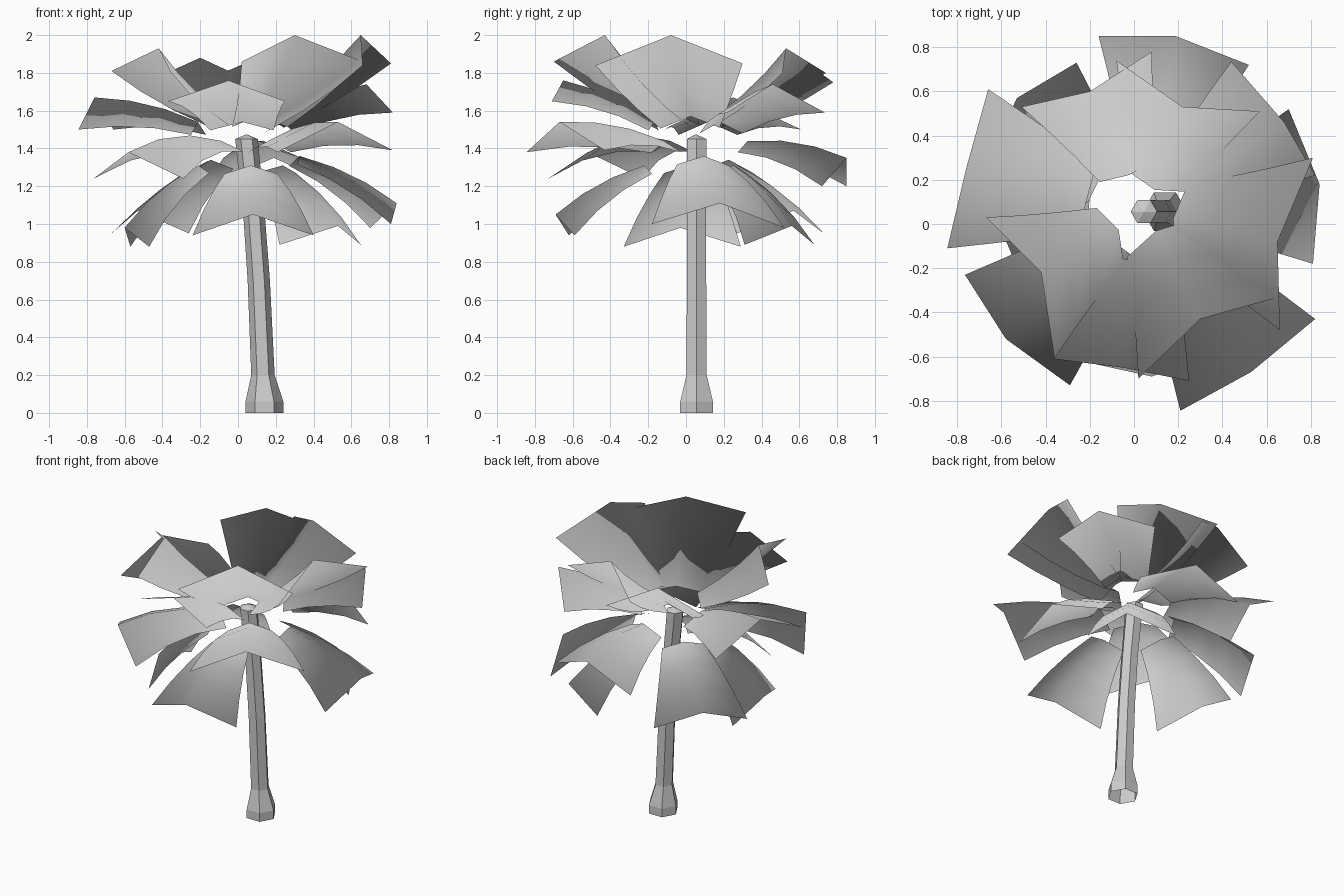
import bpy, math
from mathutils import Vector as V

if "Cube" in bpy.data.objects:
    bpy.data.objects.remove(bpy.data.objects["Cube"])


def add_mesh(name, verts, faces, smooth):
    me = bpy.data.meshes.new(name)
    me.from_pydata([tuple(v) for v in verts], [], faces)
    me.polygons.foreach_set("use_smooth", [smooth] * len(me.polygons))
    me.update()
    ob = bpy.data.objects.new(name, me)
    bpy.context.collection.objects.link(ob)
    return ob


# trunk: leaning hexagonal tube, flared foot, shallow pointed top, open base
rings = [(0.14, 0, 0.10), (0.14, 0.06, 0.10), (0.132, 0.2, 0.062), (0.11, 0.7, 0.059),
         (0.085, 1.05, 0.057), (0.045, 1.45, 0.06)]  # x, z, radius
verts = [V((x + r * math.cos(i * math.pi / 3), 0.056 + r * math.sin(i * math.pi / 3), z))
         for x, z, r in rings for i in range(6)]
faces = [(k * 6 + i, k * 6 + (i + 1) % 6, k * 6 + 6 + (i + 1) % 6, k * 6 + 6 + i)
         for k in range(len(rings) - 1) for i in range(6)]
verts.append(V((0.045, 0.053, 1.475)))
n = len(verts) - 1
faces += [(n - 6 + i, n - 6 + (i + 1) % 6, n) for i in range(6)]
add_mesh("trunk", verts, faces, False)

HUB = V((0.06, 0.05, 0))
CROWN = V((0.05, 0.05, 1.12))  # foliage shading normals radiate from here


def frond(name, left, centre, right, radius, root_z, arch, half=0.14):
    """Folded leaf sheet widening from a root near the crown to three tip points."""
    l, c, r = V(left), V(centre), V(right)
    out = (l + r + c) / 3 - HUB
    out.z = 0
    root = HUB + out.normalized() * radius + V((0, 0, root_z))
    side = (r - l).normalized()
    drop = ((l + r) / 2 - c) * 0.4
    inner = [root - side * half + drop, root, root + side * half + drop]
    up = side.cross(c - root).normalized()
    if up.z < 0:
        up = -up
    rows = []
    for t in (0, 0.33, 0.67, 1):
        lift = up * arch * 4 * t * (1 - t)
        rows += [a.lerp(b, t) + lift for a, b in zip(inner, (l, c, r))]
    fs = [(k * 3 + j, k * 3 + j + 1, k * 3 + j + 4, k * 3 + j + 3)
          for k in range(3) for j in range(2)]
    me = add_mesh(name, rows, fs, True).data
    radial = [(v - CROWN).normalized() for v in rows]
    # wind the faces outwards, then give them rounded foliage normals
    if sum(p.normal.dot((p.center - CROWN).normalized()) for p in me.polygons) < 0:
        me.flip_normals()
    me.normals_split_custom_set_from_vertices([tuple(v) for v in radial])


# top tier, raised steeply
R, Z, A = 0.15, 1.57, -0.02
frond("top_frond_left", (-.67, .03, 1.81), (-.42, -.22, 1.93), (-.36, -.61, 1.81), R, Z, A)
frond("top_frond_front", (.02, -.70, 1.86), (.30, -.43, 2.0), (.66, -.33, 1.86), .09, Z, A, .17)
frond("top_frond_right", (.66, -.48, 1.84), (.65, -.08, 2.0), (.81, .30, 1.85), .12, Z, A, .16)
frond("top_frond_back_right", (.57, .51, 1.80), (.22, .53, 1.93), (-.08, .74, 1.80), .11, Z, A)
frond("top_frond_back_left", (.08, .78, 1.75), (-.20, .60, 1.88), (-.51, .53, 1.74), .19, Z, A)

# upper middle tier, slightly raised
R, Z, A = 0.22, 1.54, 0.03
frond("upper_frond_front", (-.37, -.61, 1.65), (-.05, -.65, 1.76), (.25, -.71, 1.65), R, Z, A, .17)
frond("upper_frond_left", (-.66, .61, 1.50), (-.76, .25, 1.67), (-.845, -.11, 1.50), R + .06, Z, A, .16)
frond("upper_frond_right", (.82, .22, 1.59), (.68, .46, 1.74), (.44, .735, 1.59), R, Z, A)

# lower middle tier, level
R, Z, A = 0.20, 1.44, 0.035
frond("middle_frond_right", (.21, -.845, 1.38), (.53, -.67, 1.54), (.82, -.43, 1.39), R, Z, A)
frond("middle_frond_left", (-.765, -.23, 1.24), (-.58, -.52, 1.38), (-.29, -.73, 1.24), R, Z, A + .02)
frond("middle_frond_back", (.52, .72, 1.20), (.19, .85, 1.35), (-.16, .85, 1.20), R + .08, Z, A)

# bottom tier, drooping
R, Z, A = 0.27, 1.34, 0.03
frond("low_frond_front", (-.24, -.62, .94), (.08, -.69, 1.05), (.40, -.59, .94), R, Z - .03, A)
frond("low_frond_right", (.81, -.18, 1.0), (.84, .18, 1.11), (.70, .52, .98), R, Z + .02, A)
frond("low_frond_back", (.65, .31, .89), (.53, .56, .99), (.22, .68, .89), R, Z - .03, A)
frond("low_frond_back_left", (-.26, .73, .95), (-.53, .57, 1.07), (-.67, .27, .95), R, Z, A)
frond("low_frond_left", (-.57, .29, .88), (-.60, -.03, .98), (-.47, -.33, .88), R, Z - .03, A)
